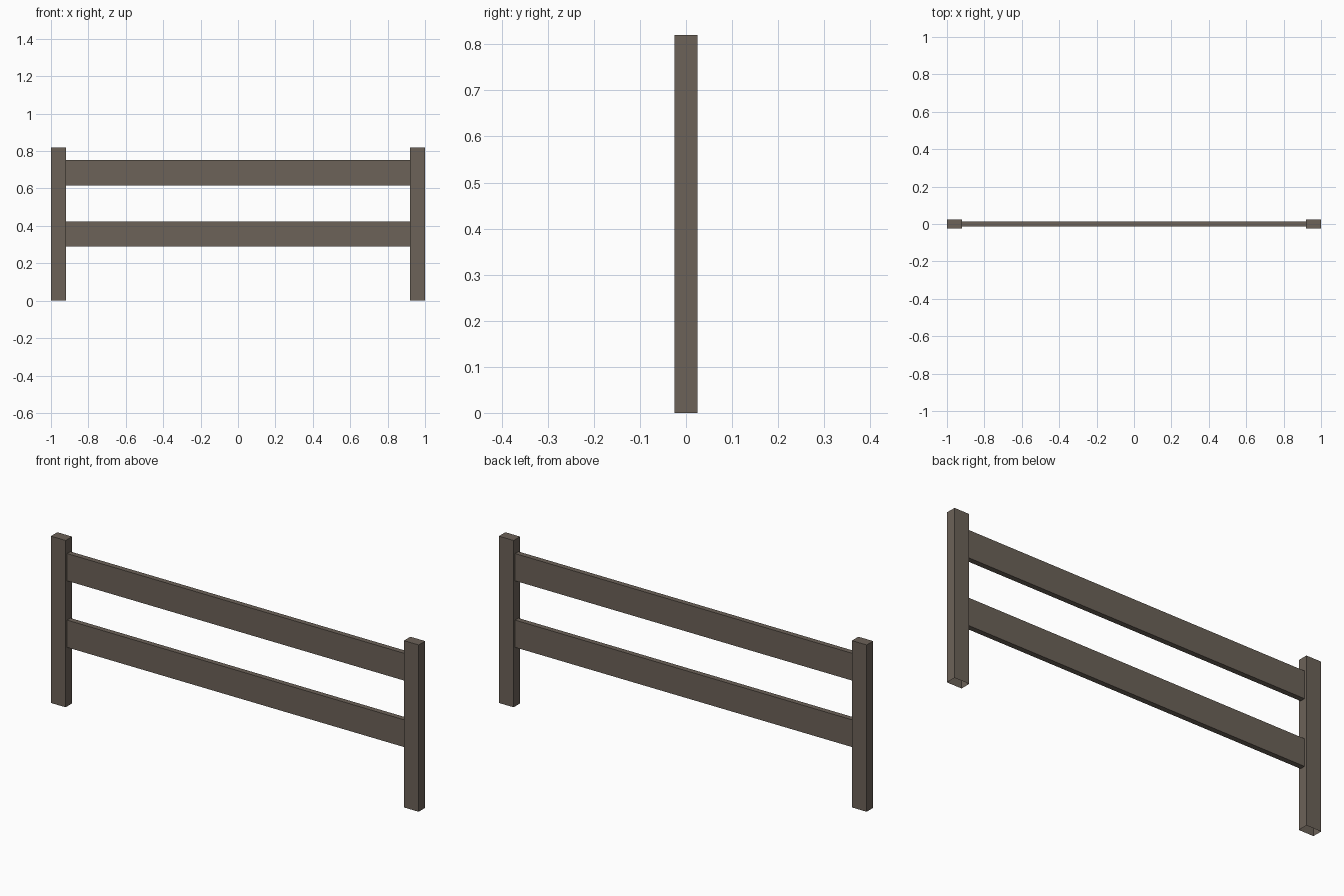
import bpy, bmesh
from mathutils import Matrix, Vector

if "Cube" in bpy.data.objects:
    bpy.data.objects.remove(bpy.data.objects["Cube"])

wood = bpy.data.materials.new("weathered_wood")
wood.diffuse_color = (0.15, 0.122, 0.098, 1)
wood.use_nodes = True
wood.node_tree.nodes["Principled BSDF"].inputs["Base Color"].default_value = wood.diffuse_color


def box(name, lo, hi, open_dirs=()):
    """Box between two corners, leaving out faces that point along open_dirs."""
    lo, hi = Vector(lo), Vector(hi)
    bm = bmesh.new()
    bmesh.ops.create_cube(bm, size=1, matrix=Matrix.Translation((lo + hi) / 2)
                          @ Matrix.Diagonal((*(hi - lo), 1)))
    bm.normal_update()
    hidden = [f for f in bm.faces if any(f.normal.dot(Vector(d)) > 0.9 for d in open_dirs)]
    if hidden:
        bmesh.ops.delete(bm, geom=hidden, context='FACES')
    mesh = bpy.data.meshes.new(name)
    bm.to_mesh(mesh)
    bm.free()
    mesh.materials.append(wood)
    obj = bpy.data.objects.new(name, mesh)
    bpy.context.collection.objects.link(obj)
    return obj


# Upright posts, open underneath
for side, x in (("left", -0.96), ("right", 0.96)):
    box(side + "_post", (x - 0.04, -0.025, 0), (x + 0.04, 0.025, 0.82), [(0, 0, -1)])

# Horizontal rails, ends butting against the posts
for level, z in (("lower", 0.29), ("upper", 0.617)):
    box(level + "_rail", (-0.92, -0.013, z), (0.92, 0.013, z + 0.134),
        [(-1, 0, 0), (1, 0, 0)])
